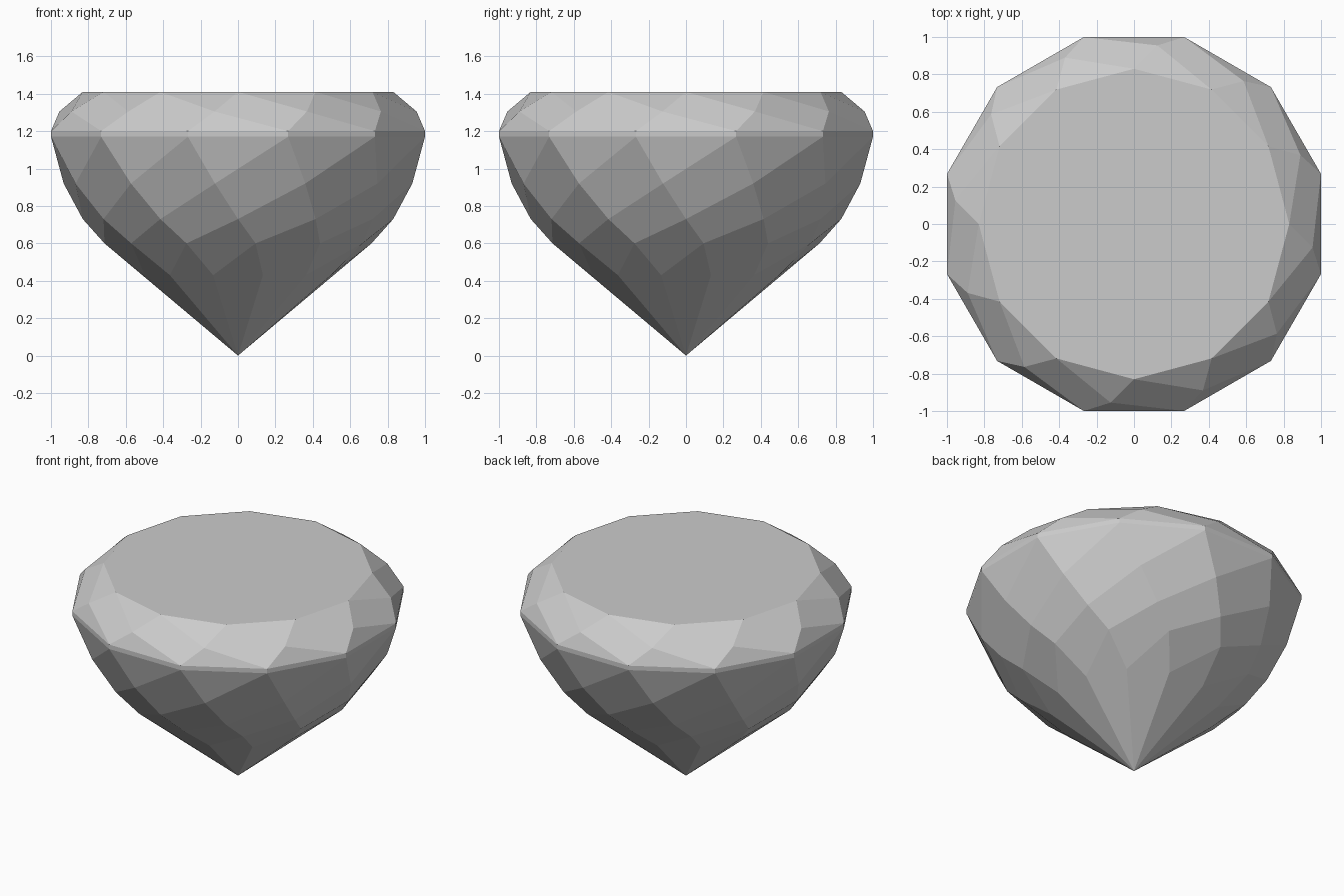
import bpy
import bmesh
from math import sin, cos, radians

cube = bpy.data.objects.get("Cube")
if cube:
    bpy.data.objects.remove(cube, do_unlink=True)

SIDES = 12
STEP = 360 / SIDES

stone = bpy.data.materials.new("pale_grey_stone")
stone.use_nodes = True
grey = (0.6, 0.6, 0.6, 1)
stone.diffuse_color = grey
stone.node_tree.nodes["Principled BSDF"].inputs["Base Color"].default_value = grey

bm = bmesh.new()


def ring(radius, z, turn):
    """Regular ring of vertices, turned from the front direction."""
    angles = [radians(turn + STEP * i) for i in range(SIDES)]
    return [bm.verts.new((radius * sin(a), -radius * cos(a), z)) for a in angles]


def each_side(pick):
    """Add one facet per side; pick gives its corners from i and i + 1."""
    for i in range(SIDES):
        bm.faces.new(pick(i, (i + 1) % SIDES))


# Rings from the flat table down, turning a quarter step at a time
table = ring(0.83, 1.41, 0)
crown = ring(0.963, 1.305, -7.5)
girdle_top = ring(1.035, 1.2, -15)
girdle_low = ring(1.035, 1.17, -15)
belly = ring(0.94, 0.92, -7.5)
waist = ring(0.83, 0.73, 0)
taper = ring(0.72, 0.6, 7.5)
foot = ring(0.515, 0.43, 15)
tip = bm.verts.new((0, 0, 0))

# Crown: table, star triangles, kites and girdle triangles
bm.faces.new(table)
each_side(lambda i, j: (table[i], crown[j], table[j]))
each_side(lambda i, j: (table[i], crown[i], girdle_top[j], crown[j]))
each_side(lambda i, j: (crown[i], girdle_top[i], girdle_top[j]))

# Girdle band and the triangles just below it
each_side(lambda i, j: (girdle_top[i], girdle_low[i], girdle_low[j], girdle_top[j]))
each_side(lambda i, j: (girdle_low[i], belly[i], girdle_low[j]))

# Pavilion: slanted diamond facets spiralling down to the tip
for a, b, c in ((girdle_low, belly, waist), (belly, waist, taper), (waist, taper, foot)):
    each_side(lambda i, j: (a[j], b[i], c[i], b[j]))
each_side(lambda i, j: (taper[j], foot[i], tip, foot[j]))

bmesh.ops.recalc_face_normals(bm, faces=bm.faces)
mesh = bpy.data.meshes.new("gemstone")
bm.to_mesh(mesh)
bm.free()
mesh.materials.append(stone)
gem = bpy.data.objects.new("gemstone", mesh)
bpy.context.collection.objects.link(gem)
